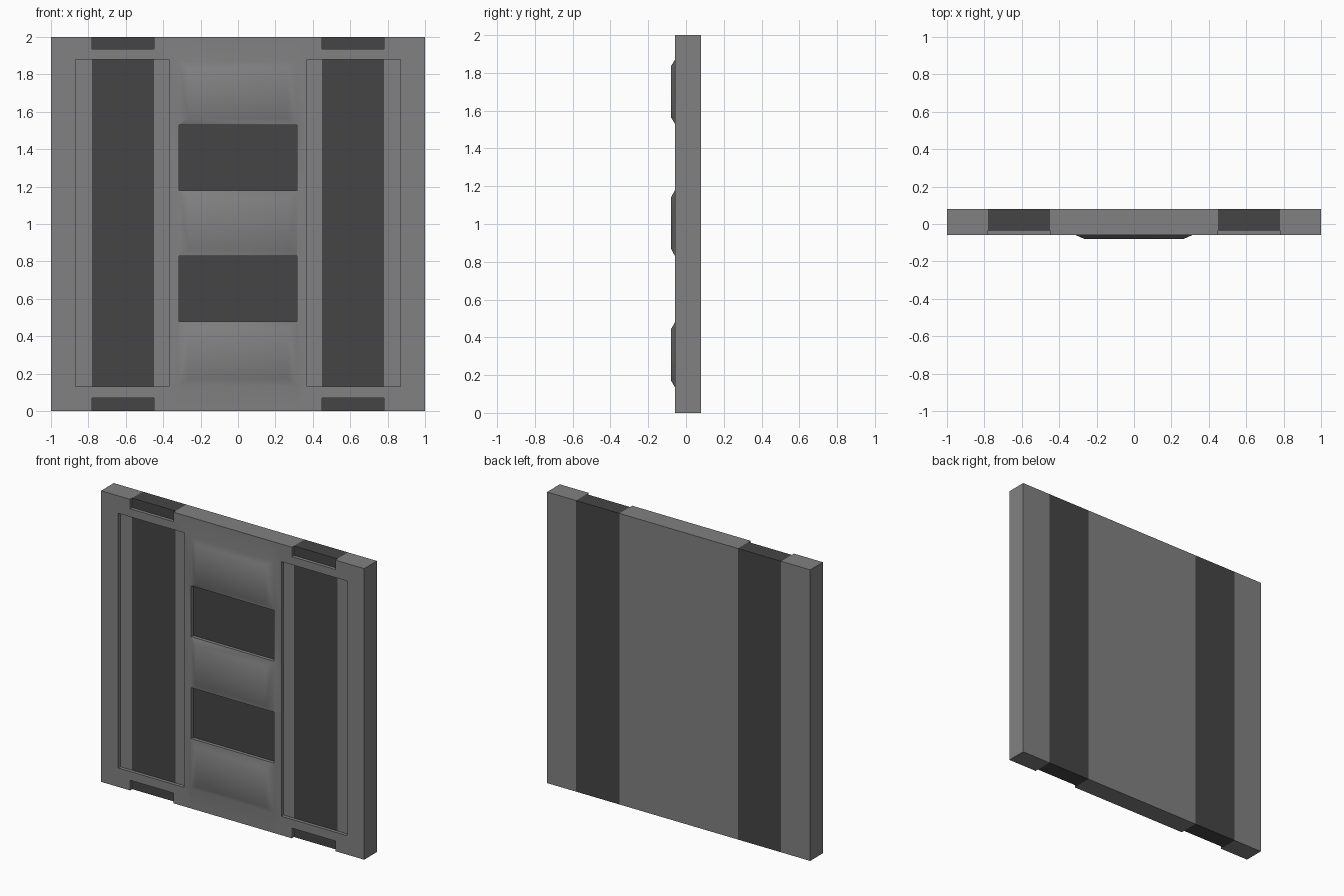
import bpy, bmesh, math
from mathutils import Vector

if "Cube" in bpy.data.objects:
    bpy.data.objects.remove(bpy.data.objects["Cube"])

FRONT, FLOOR, BACK, PEAK = -0.058, -0.035, 0.08, -0.08
STRIP = (0.45, 0.78)                                   # dark strip range in |x|
PADS = [(0.135, 0.48), (0.83, 1.18), (1.53, 1.87)]     # raised pads in z
SLOTS = [(0.48, 0.83), (1.18, 1.53)]                   # dark central recesses in z
HALF = 0.315


def add_box(bm, x0, x1, y0, y1, z0, z1):
    vs = bmesh.ops.create_cube(bm, size=1)["verts"]
    for v in vs:
        v.co = Vector(((x0 + x1) / 2 + v.co.x * (x1 - x0),
                       (y0 + y1) / 2 + v.co.y * (y1 - y0),
                       (z0 + z1) / 2 + v.co.z * (z1 - z0)))


def cut(bm, axis, value):
    n, p = [0, 0, 0], [0, 0, 0]
    n[axis], p[axis] = 1, value
    bmesh.ops.bisect_plane(bm, geom=bm.verts[:] + bm.edges[:] + bm.faces[:],
                           dist=1e-5, plane_co=p, plane_no=n)


def make_object(bm, name):
    me = bpy.data.meshes.new(name)
    bm.to_mesh(me)
    bm.free()
    ob = bpy.data.objects.new(name, me)
    bpy.context.collection.objects.link(ob)
    return ob


def material(name, grey):
    m = bpy.data.materials.new(name)
    m.diffuse_color = (grey, grey, grey, 1)
    m.use_nodes = True
    m.node_tree.nodes["Principled BSDF"].inputs["Base Color"].default_value = m.diffuse_color
    return m


# slab with three sloped pads on the front
bm = bmesh.new()
add_box(bm, -1, 1, FRONT, BACK, 0, 2)
for x in (-HALF, HALF):
    cut(bm, 0, x)
for pad in PADS:
    for z in pad:
        cut(bm, 2, z)
for z0, z1 in PADS:
    mid = (z0 + z1) / 2
    f = next(f for f in bm.faces if f.normal.y < -0.9
             and (f.calc_center_median() - Vector((0, FRONT, mid))).length < 0.01)
    bmesh.ops.inset_individual(bm, faces=[f], thickness=0.03)
    for v in f.verts:
        v.co = (math.copysign(0.265, v.co.x), PEAK, mid + math.copysign(0.135, v.co.z - mid))
panel = make_object(bm, "wall_panel")

# cutters: side recesses, edge notches, central slots
bm = bmesh.new()
for s in (-1, 1):
    add_box(bm, *sorted((s * 0.37, s * 0.87)), -0.2, FLOOR, 0.13, 1.88)
    for z0, z1 in ((-0.1, 0.07), (1.935, 2.1)):
        add_box(bm, *sorted((s * STRIP[0], s * STRIP[1])), -0.2, FLOOR, z0, z1)
for z0, z1 in SLOTS:
    add_box(bm, -HALF, HALF, -0.2, FLOOR, z0, z1)
cutter = make_object(bm, "recess_cutter")
cutter.hide_render = True

mod = panel.modifiers.new("recesses", "BOOLEAN")
mod.operation, mod.solver, mod.object = "DIFFERENCE", "EXACT", cutter
bpy.context.view_layer.objects.active = panel
panel.select_set(True)
cutter.select_set(False)
bpy.ops.object.modifier_apply(modifier=mod.name)
bpy.data.objects.remove(cutter)

# dark strips and slot floors
panel.data.materials.clear()
panel.data.materials.append(material("panel_grey", 0.22))
panel.data.materials.append(material("dark_grey", 0.06))
bm = bmesh.new()
bm.from_mesh(panel.data)
for s in (-1, 1):
    for x in STRIP:
        cut(bm, 0, s * x)
bm.normal_update()
for f in bm.faces:
    c = f.calc_center_median()
    in_strip = STRIP[0] < abs(c.x) < STRIP[1]
    on_floor = abs(c.y - FLOOR) < 1e-3 and abs(f.normal.y) > 0.9
    on_back = c.y > BACK - 1e-3
    on_end = abs(abs(c.z - 1) - 1) < 1e-3
    slot = on_floor and abs(c.x) < HALF
    f.material_index = int(slot or (in_strip and (on_floor or on_back or on_end)))
bm.to_mesh(panel.data)
bm.free()
bpy.ops.object.shade_smooth_by_angle(angle=math.radians(42))
